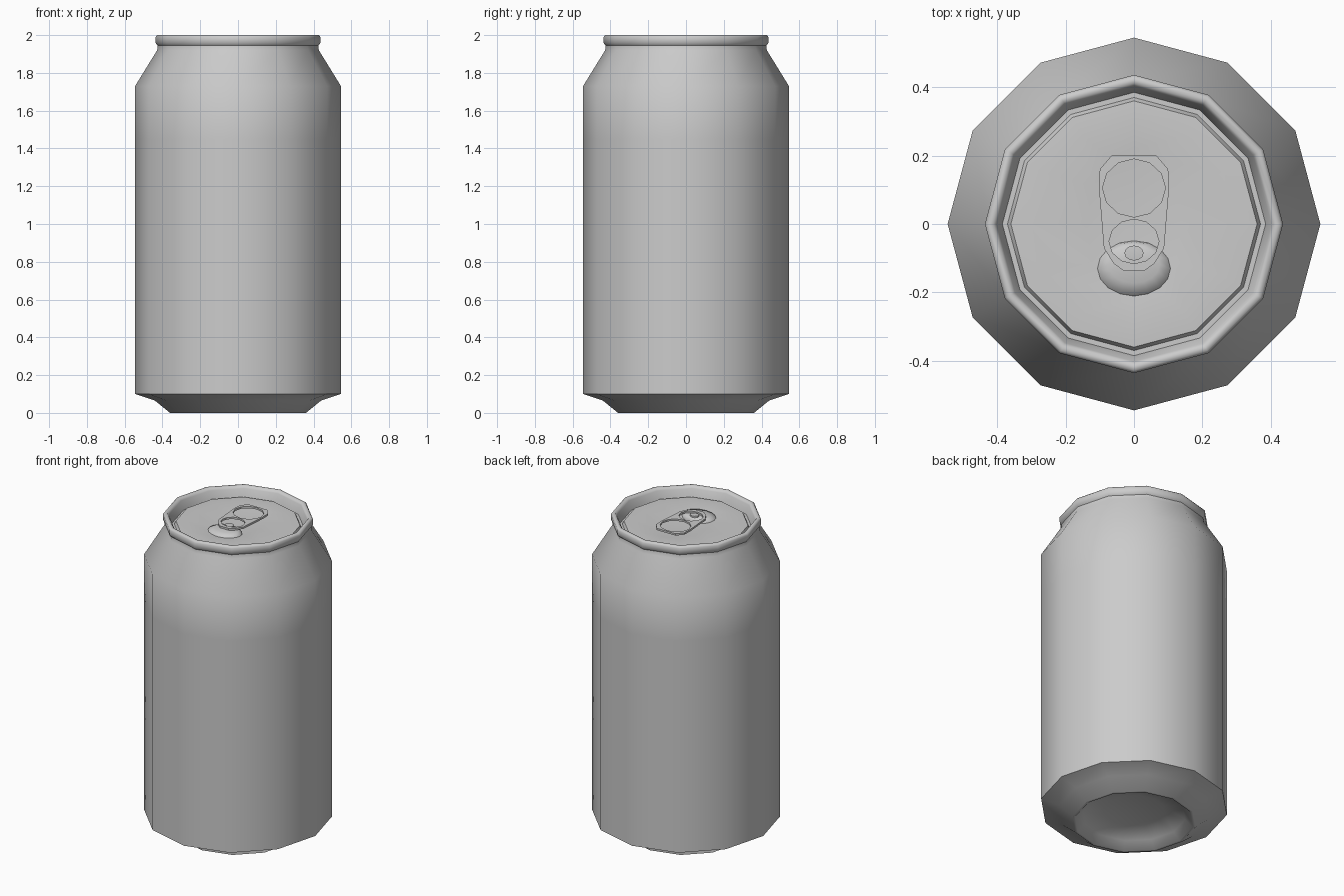
import bpy
from math import sin, cos, pi, radians

old = bpy.data.objects.get("Cube")
if old:
    bpy.data.objects.remove(old, do_unlink=True)

metal = bpy.data.materials.new("light grey metal")
metal.use_nodes = True
GREY = (0.6, 0.6, 0.6, 1)
metal.diffuse_color = GREY
metal.node_tree.nodes["Principled BSDF"].inputs["Base Color"].default_value = GREY


def finish(obj, angle):
    """Give the part its material and smooth shading."""
    obj.data.materials.clear()
    obj.data.materials.append(metal)
    bpy.ops.object.select_all(action='DESELECT')
    obj.select_set(True)
    bpy.context.view_layer.objects.active = obj
    bpy.ops.object.shade_smooth_by_angle(angle=radians(angle))


def loft(name, rings, sides=12, start_tip=None, end_tip=None, angle=60):
    """Join rings (x radius, y radius, y centre, z), with optional end points."""
    verts, faces = [], []
    for rx, ry, cy, z in rings:
        for i in range(sides):
            a = 2 * pi * i / sides
            verts.append((rx * cos(a), cy + ry * sin(a), z))
    for k in range(len(rings) - 1):
        for i in range(sides):
            j = (i + 1) % sides
            a, b = k * sides, (k + 1) * sides
            faces.append((a + i, a + j, b + j, b + i))
    last = (len(rings) - 1) * sides
    for tip, base, flip in ((start_tip, 0, True), (end_tip, last, False)):
        if tip:
            verts.append(tip)
            for i in range(sides):
                j = (i + 1) % sides
                pair = (base + j, base + i) if flip else (base + i, base + j)
                faces.append(pair + (len(verts) - 1,))
    mesh = bpy.data.meshes.new(name)
    mesh.from_pydata(verts, [], faces)
    obj = bpy.data.objects.new(name, mesh)
    bpy.context.collection.objects.link(obj)
    finish(obj, angle)
    return obj


def circle(rx, ry, cy, sides):
    return [(rx * cos(2 * pi * i / sides), cy + ry * sin(2 * pi * i / sides))
            for i in range(sides)]


def round_rings(profile):
    return [(r, r, 0, z) for r, z in profile]


# Can wall, from the domed underside up to the neck
loft("can_body", round_rings([
    (0.18, 0.075), (0.30, 0.045), (0.345, 0.0), (0.36, 0.0), (0.44, 0.065),
    (0.545, 0.10), (0.545, 0.70), (0.545, 1.45), (0.545, 1.73),
    (0.428, 1.92), (0.425, 1.945)]), start_tip=(0, 0, 0.085))

# Rolled rim and the lid, with a shallow recess under the tab
loft("rim_and_lid", round_rings([
    (0.425, 1.945), (0.436, 1.958), (0.436, 1.99), (0.428, 2.0),
    (0.412, 2.0), (0.402, 1.985), (0.385, 1.93), (0.37, 1.93),
    (0.36, 1.95), (0.30, 1.953)]) + [(0.14, 0.22, 0, 1.945)],
    end_tip=(0, -0.05, 1.93))

# Raised mouth panel
loft("mouth_panel", [(0.11, 0.083, -0.132, 1.935), (0.105, 0.078, -0.130, 1.95),
                     (0.075, 0.055, -0.118, 1.962)],
     sides=16, end_tip=(0, -0.10, 1.966))

# Rivet holding the tab
loft("rivet", [(0.028, 0.022, -0.085, 1.955), (0.028, 0.022, -0.085, 1.972)],
     end_tip=(0, -0.085, 1.974), angle=30)

# Pull tab: flat outline with two finger holes
half = [(0.03, -0.137), (0.06, -0.115), (0.088, -0.07),
        (0.102, 0.10), (0.10, 0.16), (0.066, 0.2)]
outline = half + [(-x, y) for x, y in reversed(half)]
curve = bpy.data.curves.new("pull_tab", 'CURVE')
curve.dimensions = '2D'
curve.fill_mode = 'BOTH'
curve.extrude = 0.006
for loop in (outline, circle(0.092, 0.085, 0.105, 12), circle(0.073, 0.065, -0.051, 12)):
    spline = curve.splines.new('POLY')
    spline.points.add(len(loop) - 1)
    for p, (x, y) in zip(spline.points, loop):
        p.co = (x, y, 0, 1)
    spline.use_cyclic_u = True
tab = bpy.data.objects.new("pull_tab", curve)
tab.location.z = 1.97
bpy.context.collection.objects.link(tab)
bpy.ops.object.select_all(action='DESELECT')
tab.select_set(True)
bpy.context.view_layer.objects.active = tab
bpy.ops.object.convert(target='MESH')
finish(bpy.context.view_layer.objects.active, 30)
